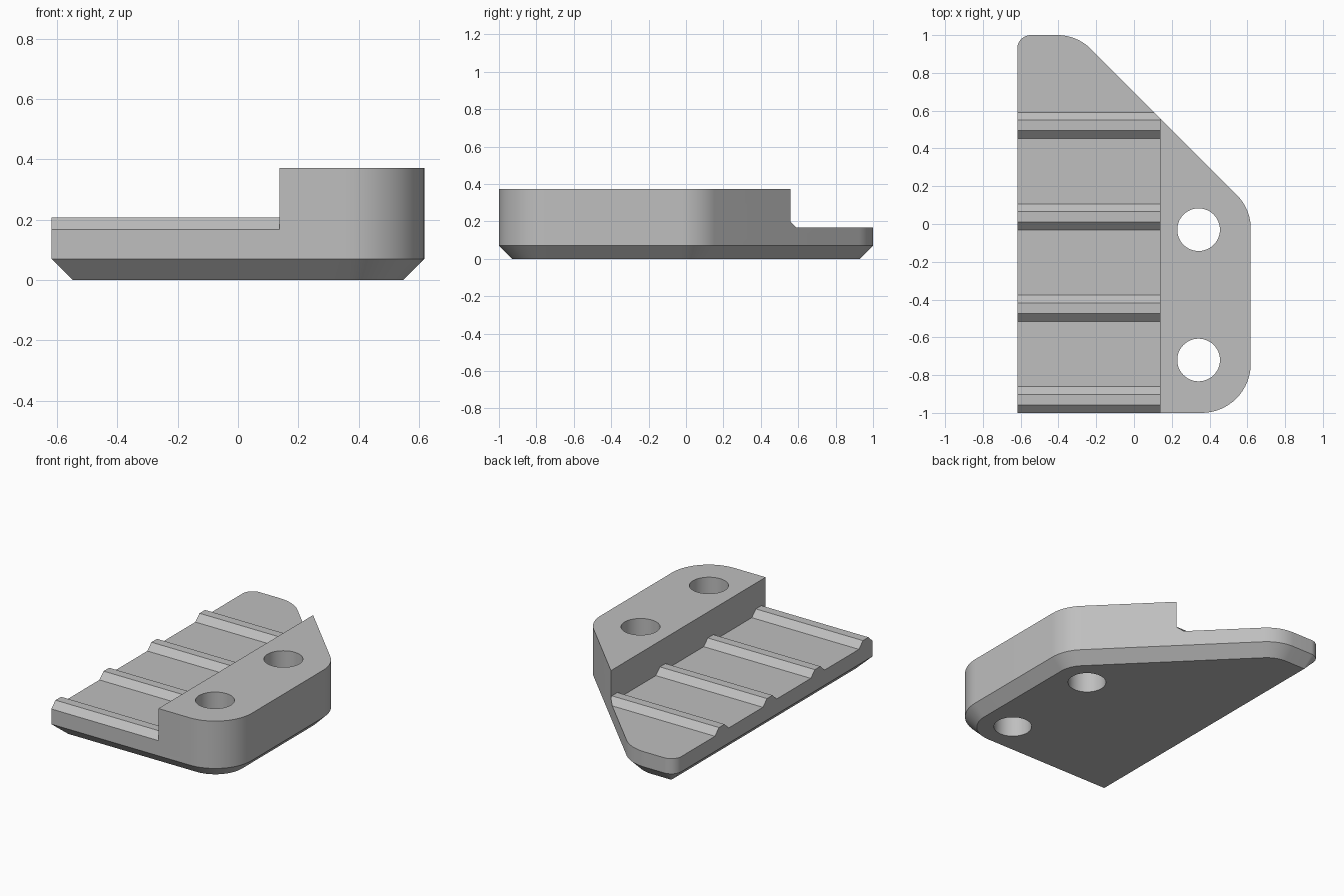
import bpy, bmesh, math
from mathutils import Vector

if "Cube" in bpy.data.objects:
    bpy.data.objects.remove(bpy.data.objects["Cube"], do_unlink=True)

HEIGHT, FLOOR, RIDGE, CHAMFER, STEP_X = 0.372, 0.167, 0.04, 0.07, 0.138

grey = bpy.data.materials.new("plain grey")
grey.use_nodes = True
grey.diffuse_color = (0.52, 0.52, 0.52, 1)
grey.node_tree.nodes["Principled BSDF"].inputs["Base Color"].default_value = grey.diffuse_color


def finish(name, bm):
    """Turn a bmesh into an object with the shared material."""
    bmesh.ops.recalc_face_normals(bm, faces=bm.faces)
    mesh = bpy.data.meshes.new(name)
    bm.to_mesh(mesh)
    bm.free()
    mesh.materials.append(grey)
    obj = bpy.data.objects.new(name, mesh)
    bpy.context.collection.objects.link(obj)
    return obj


def loft(name, rings):
    """Skin a stack of equal-length rings and cap both ends."""
    bm = bmesh.new()
    loops = [[bm.verts.new(p) for p in ring] for ring in rings]
    for a, b in zip(loops, loops[1:]):
        n = len(a)
        for i in range(n):
            j = (i + 1) % n
            bm.faces.new((a[i], a[j], b[j], b[i]))
    bm.faces.new(loops[0][::-1])
    bm.faces.new(loops[-1])
    return finish(name, bm)


def outline(corners, inset, z, steps=16):
    """Rounded counter-clockwise polygon, optionally offset inwards."""
    ring = []
    for i, (x, y, r) in enumerate(corners):
        p = Vector((x, y))
        u = (p - Vector(corners[i - 1][:2])).normalized()
        v = (Vector(corners[(i + 1) % len(corners)][:2]) - p).normalized()
        turn = u.angle(v)
        mitre = (v - u).normalized() / math.cos(turn / 2)
        if r == 0:
            q = p + mitre * inset
            ring.append((q.x, q.y, z))
            continue
        centre = p + mitre * r
        start = math.atan2(-u.x, u.y)
        for k in range(steps + 1):
            a = start + turn * k / steps
            ring.append((centre.x + (r - inset) * math.cos(a),
                         centre.y + (r - inset) * math.sin(a), z))
    return ring


# Body: rounded outline with a chamfered underside
corners = [(-0.618, -1, 0), (0.618, -1, 0.26), (0.618, 0.08, 0.25),
           (-0.302, 1, 0.25), (-0.618, 1, 0.072)]
body = loft("clamp_block", [outline(corners, CHAMFER, 0),
                            outline(corners, 0, CHAMFER),
                            outline(corners, 0, HEIGHT)])

# Step cutter: leaves the low shelf with four trapezoid ridges
profile = [(-1.3, FLOOR)]
for y in (-1.0, -0.515, -0.032, 0.452):
    profile += [(y, FLOOR), (y + 0.042, FLOOR + RIDGE),
                (y + 0.098, FLOOR + RIDGE), (y + 0.139, FLOOR)]
profile += [(1.3, FLOOR), (1.3, 1), (-1.3, 1)]
cutters = [loft("shelf_cutter", [[(x, y, z) for y, z in profile]
                                 for x in (-1, STEP_X)])]

# Bolt hole cutters
for y in (-0.72, -0.03):
    circle = [(0.342 + 0.113 * math.cos(math.tau * k / 48),
               y + 0.113 * math.sin(math.tau * k / 48)) for k in range(48)]
    cutters.append(loft("hole_cutter", [[(a, b, z) for a, b in circle]
                                        for z in (-0.5, 1)]))

# Cut the body and drop the cutters
bpy.ops.object.select_all(action="DESELECT")
bpy.context.view_layer.objects.active = body
body.select_set(True)
for cutter in cutters:
    cutter.hide_render = True
    mod = body.modifiers.new("cut", "BOOLEAN")
    mod.operation, mod.solver, mod.object = "DIFFERENCE", "EXACT", cutter
    bpy.ops.object.modifier_apply(modifier=mod.name)
    bpy.data.objects.remove(cutter, do_unlink=True)
bpy.ops.object.shade_smooth_by_angle(angle=math.radians(25))
